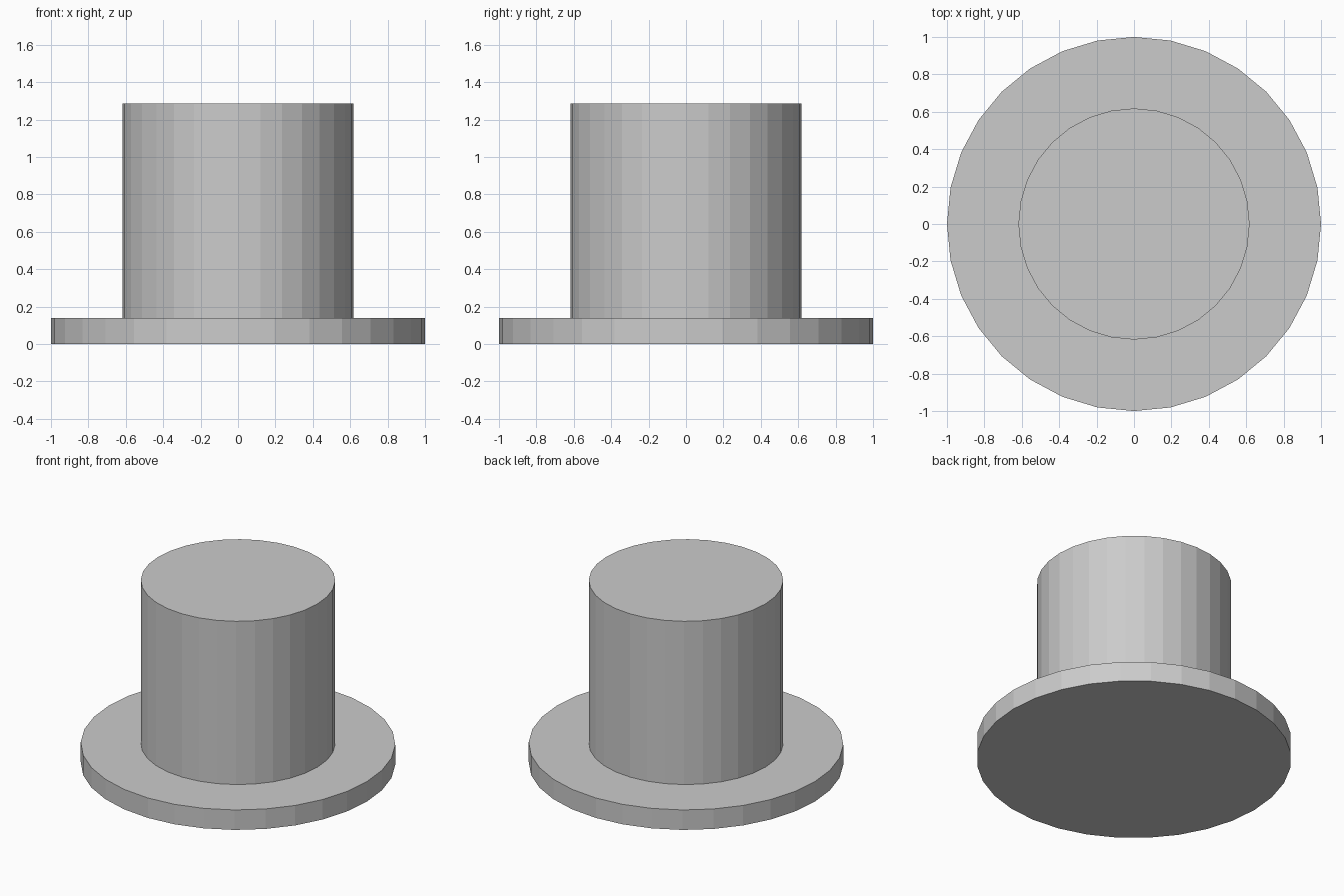
import bpy
import bmesh
from math import cos, sin, tau

if "Cube" in bpy.data.objects:
    bpy.data.objects.remove(bpy.data.objects["Cube"])

SIDES = 32
# Outline from the underside to the top: (radius, height)
PROFILE = [(1.0, 0.0), (1.0, 0.14), (0.618, 0.14), (0.618, 1.285)]

bm = bmesh.new()

# One ring of vertices per profile point
rings = [[bm.verts.new((r * cos(tau * i / SIDES), r * sin(tau * i / SIDES), z))
          for i in range(SIDES)] for r, z in PROFILE]

# Brim edge, brim top and crown wall
for low, high in zip(rings, rings[1:]):
    for i in range(SIDES):
        j = (i + 1) % SIDES
        bm.faces.new((low[i], low[j], high[j], high[i]))

# Flat underside and flat crown top
bm.faces.new(rings[0][::-1])
bm.faces.new(rings[-1])

mesh = bpy.data.meshes.new("top_hat")
bm.to_mesh(mesh)
bm.free()
bpy.context.collection.objects.link(bpy.data.objects.new("top_hat", mesh))
